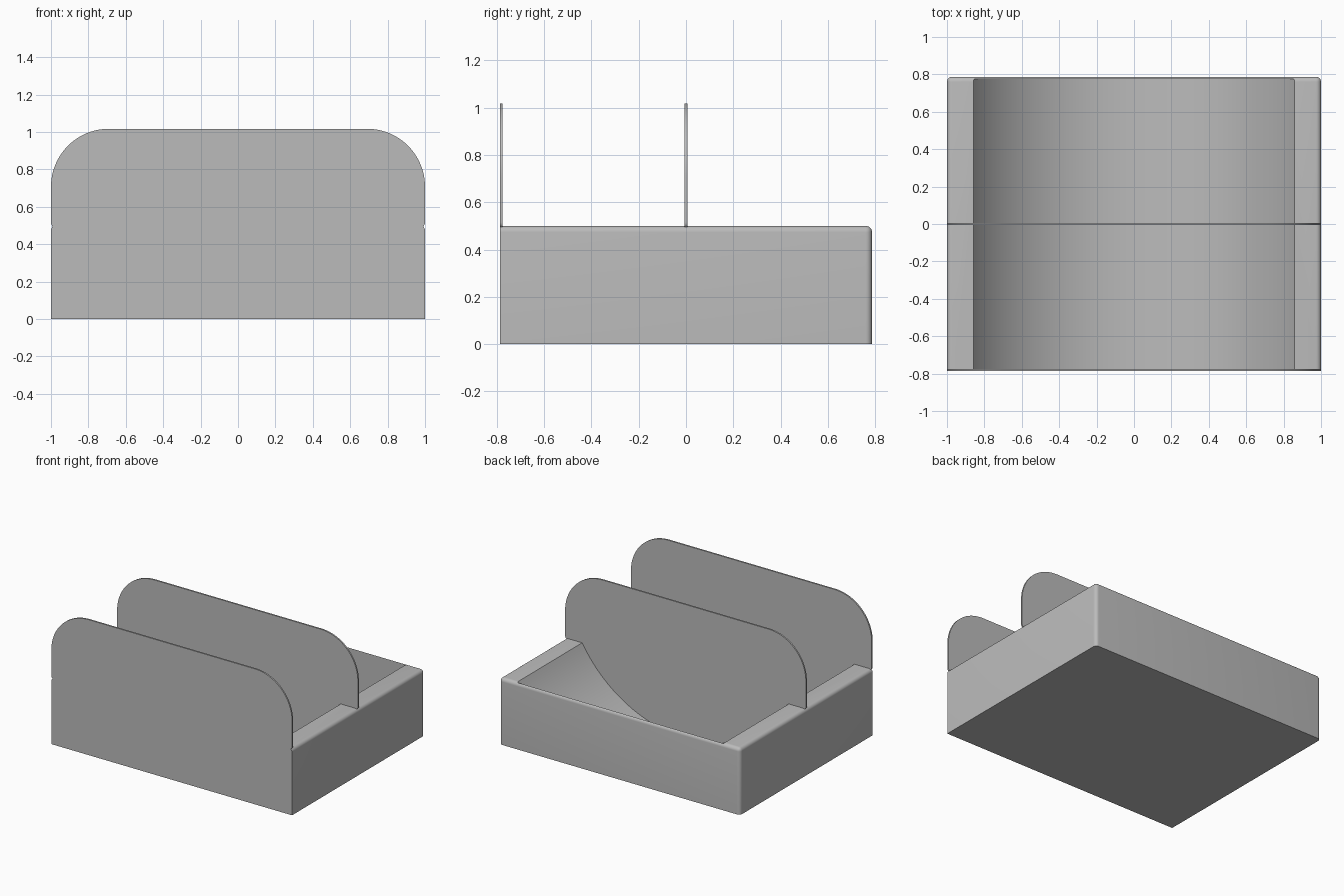
import bpy, bmesh, math

cube = bpy.data.objects.get("Cube")
if cube:
    bpy.data.objects.remove(cube, do_unlink=True)

HALF_X, HALF_Y, TOP = 1.0, 0.787, 0.5
WALL = 0.012

grey = bpy.data.materials.new("light_grey")
grey.use_nodes = True
grey.diffuse_color = (0.5, 0.5, 0.5, 1)
grey.node_tree.nodes["Principled BSDF"].inputs["Base Color"].default_value = (0.5, 0.5, 0.5, 1)


def arc(cx, cz, r, start, end, steps):
    """Points along a circular arc in the XZ plane, angles in degrees."""
    angles = [math.radians(start + (end - start) * i / steps) for i in range(steps + 1)]
    return [(cx + r * math.cos(a), cz + r * math.sin(a)) for a in angles]


def extrude_profile(bm, profile, y0, y1):
    """Add a closed prism of an XZ profile running from y0 to y1."""
    face = bm.faces.new([bm.verts.new((x, y0, z)) for x, z in profile])
    result = bmesh.ops.extrude_face_region(bm, geom=[face])
    moved = [v for v in result["geom"] if isinstance(v, bmesh.types.BMVert)]
    bmesh.ops.translate(bm, verts=moved, vec=(0, y1 - y0, 0))


def make_object(name, bm):
    bmesh.ops.recalc_face_normals(bm, faces=bm.faces)
    mesh = bpy.data.meshes.new(name)
    bm.to_mesh(mesh)
    bm.free()
    mesh.materials.append(grey)
    obj = bpy.data.objects.new(name, mesh)
    bpy.context.collection.objects.link(obj)
    return obj


def smooth(obj):
    bpy.ops.object.select_all(action="DESELECT")
    obj.select_set(True)
    bpy.context.view_layer.objects.active = obj
    bpy.ops.object.shade_smooth_by_angle(angle=math.radians(30))


# Base block: side and back top edges and back corners are rounded
bm = bmesh.new()
box = [(-HALF_X, 0), (HALF_X, 0), (HALF_X, TOP), (-HALF_X, TOP)]
extrude_profile(bm, box, -HALF_Y, HALF_Y)


def is_rounded(edge):
    a, b = (v.co for v in edge.verts)
    mid = (a + b) / 2
    top_edge = mid.z > TOP - 0.01 and mid.y > -0.1
    back_corner = abs(mid.x) > 0.9 and mid.y > 0.7
    return (top_edge or back_corner) and mid.z > 0.1


bmesh.ops.bevel(bm, geom=[e for e in bm.edges if is_rounded(e)], offset=0.027,
                segments=6, profile=0.5, affect="EDGES")
base = make_object("base", bm)

# Two curved troughs separated by a thin divider
half_width, depth = 0.858, TOP - WALL
radius = (half_width ** 2 + depth ** 2) / (2 * depth)
centre_z = WALL + radius
spread = math.degrees(math.asin(half_width / radius))
trough = arc(0, centre_z, radius, 270 - spread, 270 + spread, 64)
trough += [(half_width, TOP + 0.1), (-half_width, TOP + 0.1)]
bm = bmesh.new()
extrude_profile(bm, trough, -HALF_Y + WALL, -WALL / 2)
extrude_profile(bm, trough, WALL / 2, HALF_Y - WALL)
cutter = make_object("trough_cutter", bm)

cut = base.modifiers.new("troughs", "BOOLEAN")
cut.operation = "DIFFERENCE"
cut.solver = "EXACT"
cut.object = cutter
bpy.context.view_layer.objects.active = base
bpy.ops.object.modifier_apply(modifier=cut.name)
bpy.data.objects.remove(cutter, do_unlink=True)
smooth(base)

# Upright panels with large top corners and small bottom corners
low, high, big, small = 0.49, 1.017, 0.31, 0.025
right_half = arc(HALF_X - small, low + small, small, 270, 360, 6)
right_half += arc(HALF_X - big, high - big, big, 0, 90, 24)
outline = right_half + [(-x, z) for x, z in reversed(right_half)]
for name, y in (("front_panel", -HALF_Y), ("middle_panel", -WALL / 2)):
    bm = bmesh.new()
    extrude_profile(bm, outline, y, y + WALL)
    smooth(make_object(name, bm))
